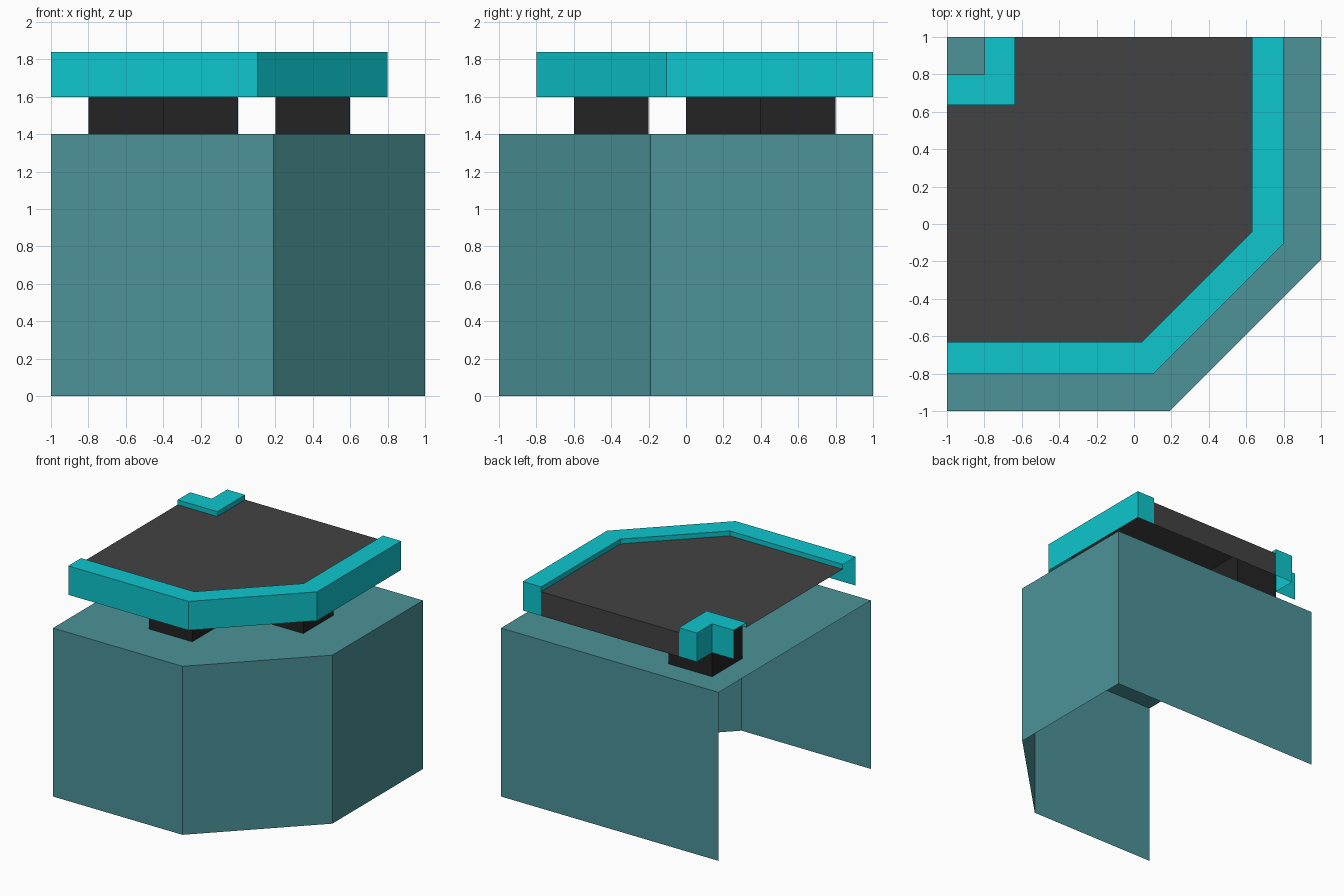
import bpy

if "Cube" in bpy.data.objects:
    bpy.data.objects.remove(bpy.data.objects["Cube"])


def material(name, rgb):
    lin = [((c / 255 + 0.055) / 1.055) ** 2.4 if c > 10 else c / 255 / 12.92 for c in rgb]
    mat = bpy.data.materials.new(name)
    mat.diffuse_color = (*lin, 1)
    mat.use_nodes = True
    mat.node_tree.nodes["Principled BSDF"].inputs["Base Color"].default_value = mat.diffuse_color
    return mat


BODY = material("muted teal", (76, 147, 152))
TRIM = material("bright cyan", (13, 198, 205))
TOP = material("charcoal", (66, 66, 66))
FOOT = material("near black", (35, 35, 35))


def shell(name, mat, walls=(), caps=()):
    """Open shell from walls (path, z0, z1) and flat caps (outline, z)."""
    verts, faces, index = [], [], {}

    def vid(x, y, z):
        key = (round(x, 4), round(y, 4), round(z, 4))
        if key not in index:
            index[key] = len(verts)
            verts.append(key)
        return index[key]

    for path, z0, z1 in walls:
        for a, b in zip(path, path[1:]):
            faces.append([vid(*a, z0), vid(*b, z0), vid(*b, z1), vid(*a, z1)])
    for outline, z in caps:
        faces.append([vid(*p, z) for p in outline])
    mesh = bpy.data.meshes.new(name)
    mesh.from_pydata(verts, [], faces)
    mesh.materials.append(mat)
    mesh.update()
    obj = bpy.data.objects.new(name, mesh)
    bpy.context.collection.objects.link(obj)
    return obj


def bend(r, c):
    """Chamfered corner path, running from the left side to the back."""
    return [(-1, -r), (c, -r), (r, -c), (r, 1)]


# Cabinet base: open at the left and underneath
base = bend(1, 0.19)
shell("cabinet_base", BODY,
      [(base + [(-1, 1)], 0, 1.4)], [(base + [(-1, 1)], 1.4)])

# Rim along the outer side, with a low inner lip
RIM_LOW, SLAB, RIM_HIGH = 1.6, 1.8, 1.84
outer, inner = bend(0.8, 0.105), bend(0.632, 0.04)
shell("outer_rim", TRIM,
      [(outer + [inner[-1]], RIM_LOW, RIM_HIGH), (inner[::-1], SLAB, RIM_HIGH)],
      [([outer[i], outer[i + 1], inner[i + 1], inner[i]], RIM_HIGH) for i in range(3)])

# Small L-shaped rim at the inside corner
k = 0.635
notch = [(-0.8, 1), (-0.8, 0.8), (-1, 0.8)]
lip = [(-1, k), (-k, k), (-k, 1)]
shell("corner_rim", TRIM,
      [([lip[-1]] + notch, RIM_LOW, RIM_HIGH), (lip, SLAB, RIM_HIGH)],
      [([notch[2 - i], lip[i], lip[i + 1], notch[1 - i]], RIM_HIGH) for i in range(2)])

# Dark countertop with its back edge
shell("countertop", TOP,
      [([inner[-1], lip[-1]], RIM_LOW, SLAB)], [(inner + lip[::-1], SLAB)])

# Square supports between base and countertop
for i, (x, y) in enumerate([(-0.2, -0.4), (0.4, 0.2), (-0.6, 0.6)]):
    h = 0.2
    sq = [(x - h, y - h), (x + h, y - h), (x + h, y + h), (x - h, y + h)]
    shell(f"support_{i + 1}", FOOT, [(sq + sq[:1], 1.4, SLAB - 0.002)])
